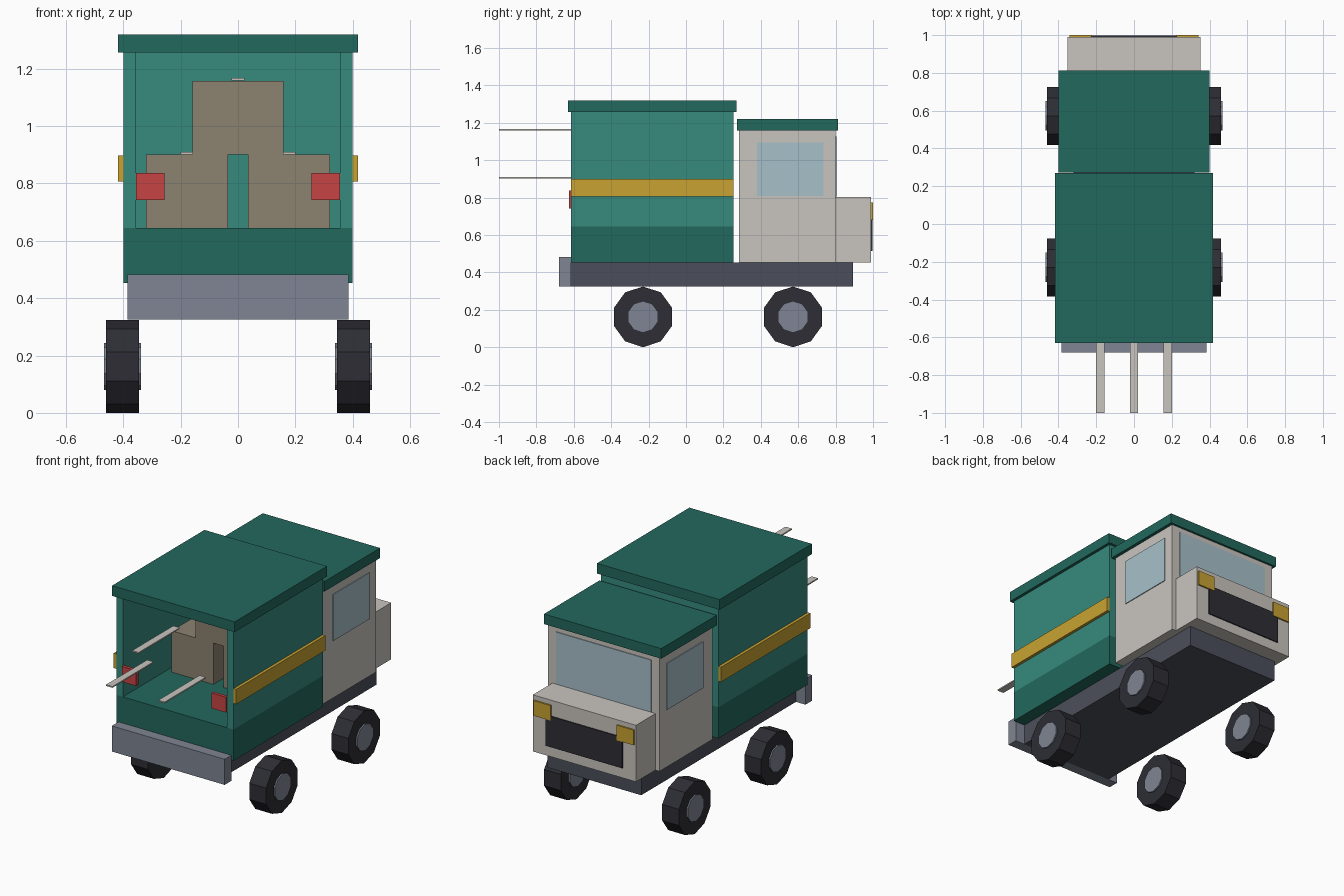
import bpy, bmesh, math
from mathutils import Matrix, Vector

cube = bpy.data.objects.get("Cube")
if cube:
    bpy.data.objects.remove(cube, do_unlink=True)


def linear(c):
    c /= 255
    return c / 12.92 if c <= 0.04045 else ((c + 0.055) / 1.055) ** 2.4


def material(name, r, g, b):
    m = bpy.data.materials.new(name)
    m.use_nodes = True
    colour = (linear(r), linear(g), linear(b), 1)
    m.diffuse_color = colour
    m.node_tree.nodes["Principled BSDF"].inputs["Base Color"].default_value = colour
    return m


dark_green = material("dark green", 34, 104, 92)
teal = material("teal", 54, 138, 125)
cream = material("warm white", 201, 197, 191)
cardboard = material("cardboard", 140, 130, 112)
glass = material("glass blue", 167, 192, 202)
yellow = material("yellow", 200, 162, 50)
red = material("red", 198, 68, 68)
slate = material("slate", 75, 79, 91)
steel = material("steel grey", 126, 133, 147)
black = material("rubber black", 45, 45, 53)


def finish(name, bm, mat):
    mesh = bpy.data.meshes.new(name)
    bm.to_mesh(mesh)
    bm.free()
    mesh.materials.append(mat)
    obj = bpy.data.objects.new(name, mesh)
    bpy.context.collection.objects.link(obj)
    return obj


def box(name, mat, x, y, z):
    """Box from (min, max) ranges on each axis."""
    bm = bmesh.new()
    bmesh.ops.create_cube(bm, size=1)
    for v in bm.verts:
        v.co = Vector([(a + b) / 2 + c * (b - a) for c, (a, b) in zip(v.co, (x, y, z))])
    return finish(name, bm, mat)


def wide_box(name, mat, half, y, z):
    return box(name, mat, (-half, half), y, z)


def box_pair(name, mat, x, y, z):
    box("left_" + name, mat, x, y, z)
    box("right_" + name, mat, (-x[1], -x[0]), y, z)


def disc(name, mat, radius, width, centre):
    """Ten-sided cylinder along x with a corner at the top."""
    bm = bmesh.new()
    bmesh.ops.create_cone(bm, cap_ends=True, segments=10, radius1=radius,
                          radius2=radius, depth=width)
    top = max(bm.verts, key=lambda v: v.co.x).co
    spin = Matrix.Rotation(-math.atan2(top.y, top.x), 4, "Z")
    turn = Matrix.Rotation(math.pi / 2, 4, "Y")
    bmesh.ops.transform(bm, matrix=Matrix.Translation(centre) @ turn @ spin, verts=bm.verts)
    return finish(name, bm, mat)


# Chassis and bumper
wide_box("chassis", slate, 0.32, (-0.615, 0.893), (0.325, 0.453))
wide_box("bumper", steel, 0.385, (-0.68, -0.615), (0.325, 0.483))

# Open cargo body
back, ahead = -0.615, 0.255
wide_box("cargo_base", dark_green, 0.40, (back, ahead), (0.453, 0.645))
box_pair("cargo_wall", teal, (0.355, 0.40), (back, ahead), (0.645, 1.257))
wide_box("cargo_bulkhead", teal, 0.355, (0.21, ahead), (0.645, 1.257))
wide_box("cargo_roof", dark_green, 0.418, (-0.63, 0.27), (1.257, 1.32))
box_pair("side_stripe", yellow, (0.40, 0.418), (back, ahead), (0.806, 0.898))
box_pair("tail_light", red, (0.257, 0.355), (-0.625, -0.605), (0.742, 0.837))

# Load of boxes and planks
box_pair("lower_crate", cardboard, (0.035, 0.32), (-0.19, 0.18), (0.645, 0.90))
wide_box("upper_crate", cardboard, 0.158, (-0.19, 0.18), (0.90, 1.157))
box_pair("plank", cream, (0.157, 0.20), (-1.0, -0.60), (0.901, 0.909))
wide_box("top_plank", cream, 0.022, (-1.0, -0.60), (1.159, 1.167))

# Cab and hood
wide_box("cab", cream, 0.38, (0.283, 0.80), (0.453, 1.158))
wide_box("cab_roof", dark_green, 0.40, (0.272, 0.813), (1.158, 1.22))
wide_box("hood", cream, 0.352, (0.80, 0.99), (0.453, 0.802))
wide_box("windshield", glass, 0.325, (0.80, 0.805), (0.805, 1.126))
box_pair("side_window", glass, (0.38, 0.385), (0.38, 0.735), (0.808, 1.094))
wide_box("grille", black, 0.262, (0.99, 0.997), (0.515, 0.705))
box_pair("headlight", yellow, (0.225, 0.342), (0.99, 1.0), (0.68, 0.773))

# Wheels
for side, sx in (("left", 1), ("right", -1)):
    for end, y in (("front", 0.572), ("rear", -0.23)):
        centre = (sx * 0.403, y, 0.162)
        disc(f"{side}_{end}_tyre", black, 0.162, 0.114, centre)
        disc(f"{side}_{end}_hub", steel, 0.082, 0.13, centre)
